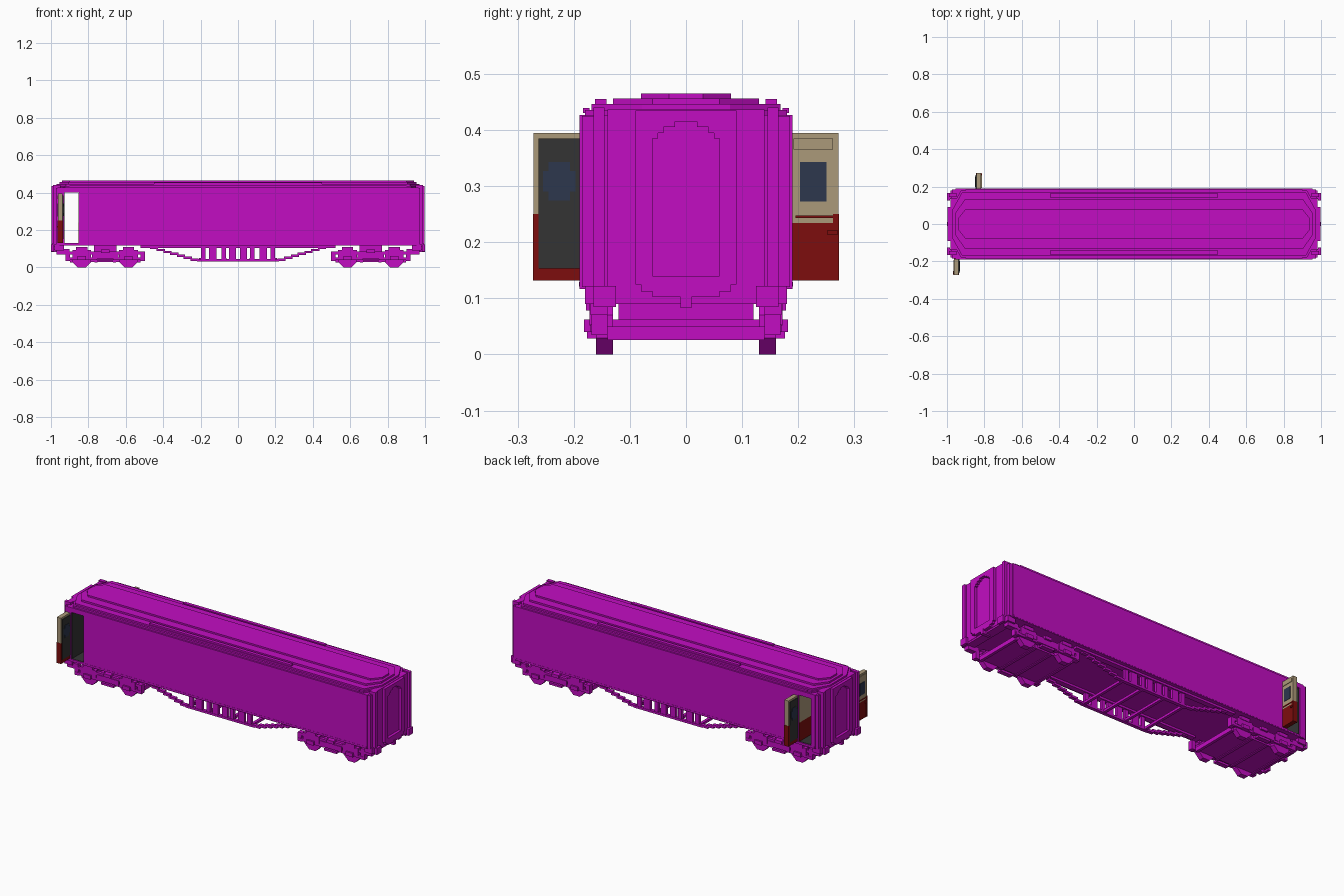
import bpy, bmesh, math
from mathutils import Matrix

cube = bpy.data.objects.get("Cube")
if cube:
    bpy.data.objects.remove(cube, do_unlink=True)


def material(name, rgb):
    m = bpy.data.materials.new(name)
    m.use_nodes = True
    m.diffuse_color = (*rgb, 1)
    bsdf = next(n for n in m.node_tree.nodes if n.type == 'BSDF_PRINCIPLED')
    bsdf.inputs["Base Color"].default_value = (*rgb, 1)
    return m


MAGENTA = material("magenta", (0.54, 0.004, 0.54))
BEIGE = material("beige", (0.41, 0.32, 0.195))
RED = material("dark red", (0.205, 0.004, 0.004))
DARK = material("charcoal", (0.034, 0.034, 0.034))
BLUE = material("window blue", (0.026, 0.038, 0.076))


def finish(name, bm, mat):
    bmesh.ops.recalc_face_normals(bm, faces=bm.faces)
    me = bpy.data.meshes.new(name)
    bm.to_mesh(me)
    bm.free()
    me.materials.append(mat)
    ob = bpy.data.objects.new(name, me)
    bpy.context.collection.objects.link(ob)
    return ob


def boxes(name, items, mat=MAGENTA):
    """One object made of boxes given as (x0, x1, y0, y1, z0, z1)."""
    bm = bmesh.new()
    for x0, x1, y0, y1, z0, z1 in items:
        mtx = Matrix.Translation(((x0 + x1) / 2, (y0 + y1) / 2, (z0 + z1) / 2))
        mtx = mtx @ Matrix.Diagonal((abs(x1 - x0), abs(y1 - y0), abs(z1 - z0), 1))
        bmesh.ops.create_cube(bm, size=1, matrix=mtx)
    return finish(name, bm, mat)


def prism(name, pts, axis, a, b, mat=MAGENTA):
    """Extrude an outline along axis 'y' (points are x, z) or 'z' (points are x, y)."""
    bm = bmesh.new()
    put = (lambda p, t: (p[0], t, p[1])) if axis == 'y' else (lambda p, t: (p[0], p[1], t))
    f = bm.faces.new([bm.verts.new(put(p, a)) for p in pts])
    new = bmesh.ops.extrude_face_region(bm, geom=[f])["geom"]
    for v in new:
        if isinstance(v, bmesh.types.BMVert):
            v.co["xyz".index(axis)] = b
    return finish(name, bm, mat)


def both(x0, x1, y0, y1, z0, z1):
    """Box repeated on both sides of the carriage."""
    return [(x0, x1, y0, y1, z0, z1), (x0, x1, -y1, -y0, z0, z1)]


# Body, with a doorway passing through near one end
END_STEPS = [(0.955, 0.19), (0.965, 0.18), (0.975, 0.165)]
hull = []
for hx, hy in END_STEPS:
    hull += [(-0.85, hx, -hy, hy, 0.13, 0.40), (-hx, -0.93, -hy, hy, 0.13, 0.40),
             (-hx, hx, -hy, hy, 0.40, 0.427), (-hx, hx, -hy, hy, 0.117, 0.13)]
boxes("body", hull)
boxes("sill_trim", both(-0.95, 0.95, 0.187, 0.191, 0.121, 0.129))

# Roof layers with clipped corners
ROOF = [(0.425, 0.436, 0.975, 0.18, 0.05, 0.09), (0.435, 0.446, 0.97, 0.168, 0.05, 0.09),
        (0.445, 0.456, 0.955, 0.13, 0.05, 0.07), (0.455, 0.465, 0.94, 0.08, 0.04, 0.05)]
for i, (z0, z1, hx, hy, cx, cy) in enumerate(ROOF):
    prism("roof_layer_%d" % (i + 1),
          [(hx, hy - cy), (hx - cx, hy), (cx - hx, hy), (-hx, hy - cy),
           (-hx, cy - hy), (cx - hx, -hy), (hx - cx, -hy), (hx, cy - hy)], 'z', z0, z1)
boxes("rain_strips", both(-0.45, 0.45, 0.142, 0.162, 0.44, 0.455)
      + both(-0.9, 0.9, 0.172, 0.184, 0.43, 0.439))

# Ends: corner pillars, gangway frame, arched door, beam, buffers, coupler
for s, tag in ((1, "left"), (-1, "right")):
    def e(x0, x1, *r):
        return (min(s * x0, s * x1), max(s * x0, s * x1)) + r
    X = lambda x0, x1, *r: both(*e(x0, x1, *r))
    boxes("end_wall_" + tag, [e(0.95, 0.982, -0.14, 0.14, 0.10, 0.437)]
          + X(0.95, 0.99, 0.145, 0.165, 0.12, 0.44)
          + X(0.95, 0.972, 0.165, 0.185, 0.12, 0.425))
    frame = X(0.97, 0.998, 0.06, 0.09, 0.125, 0.425)
    frame += [e(0.97, 0.998, -0.09, 0.09, 0.415, 0.435), e(0.97, 0.998, -0.08, 0.08, 0.112, 0.14),
              e(0.97, 0.998, -0.06, 0.06, 0.102, 0.12)]
    for y0, z0 in ((0.05, 0.385), (0.04, 0.395), (0.02, 0.405)):
        frame += X(0.97, 0.998, y0, 0.07, z0, 0.42)
    boxes("gangway_frame_" + tag, frame)
    boxes("end_beam_" + tag, [e(0.93, 0.98, -0.18, 0.18, 0.09, 0.122)]
          + X(0.90, 0.97, 0.14, 0.17, 0.07, 0.10))
    boxes("buffers_" + tag, X(0.97, 0.99, 0.135, 0.155, 0.095, 0.115)
          + X(0.985, 1.0, 0.125, 0.165, 0.085, 0.122))
    boxes("coupler_" + tag, [e(0.95, 1.0, -0.01, 0.01, 0.083, 0.111)])

# Doorway lining and floor
boxes("doorway_floor", [(-0.93, -0.85, -0.185, 0.185, 0.128, 0.132)], DARK)
boxes("doorway_lining_dark", [(-0.931, -0.927, -0.185, 0.185, 0.132, 0.40)], DARK)
boxes("doorway_lining_red", [(-0.853, -0.849, -0.185, 0.185, 0.132, 0.24)], RED)
boxes("doorway_lining_beige", [(-0.853, -0.849, -0.185, 0.185, 0.24, 0.398)], BEIGE)

# Open doors: the back one is the front one turned half round
for s, tag in ((-1, "front"), (1, "back")):
    def d(a0, a1, y0, y1, z0, z1):
        xs = sorted((-0.89 + s * a0, -0.89 + s * a1))
        ys = sorted((s * y0, s * y1))
        return (*xs, *ys, z0, z1)
    boxes(tag + "_door_lower", [d(0.047, 0.073, 0.182, 0.272, 0.132, 0.234),
                                d(0.045, 0.075, 0.262, 0.273, 0.132, 0.25)], RED)
    boxes(tag + "_door_upper", [d(0.047, 0.073, 0.187, 0.272, 0.234, 0.395),
                                d(0.07, 0.076, 0.192, 0.262, 0.365, 0.385)], BEIGE)
    boxes(tag + "_door_handle", [d(0.07, 0.078, 0.252, 0.27, 0.213, 0.222),
                                 d(0.07, 0.076, 0.195, 0.27, 0.243, 0.248)], RED)
    boxes(tag + "_door_inner_panel", [d(0.043, 0.048, 0.187, 0.263, 0.153, 0.385)], DARK)
    boxes(tag + "_door_window",
          [d(0.072, 0.075, 0.203, 0.25, 0.273, 0.343), d(0.041, 0.044, 0.197, 0.255, 0.29, 0.327),
           d(0.0412, 0.044, 0.207, 0.245, 0.274, 0.343)], BLUE)

# Bogies
for c, tag in ((0.71, "left"), (-0.71, "right")):
    def b(x0, x1, *r):
        return (c + x0, c + x1) + r
    B = lambda x0, x1, *r: both(*b(x0, x1, *r))
    boxes("bogie_deck_" + tag, [b(-0.185, 0.185, -0.135, 0.135, 0.03, 0.042),
                                b(-0.06, 0.06, -0.12, 0.12, 0.04, 0.12)]
          + [b(x - 0.008, x + 0.008, -0.14, 0.14, 0.026, 0.05) for x in (-0.18, -0.05, 0.05, 0.18)])
    side = B(-0.19, 0.19, 0.15, 0.168, 0.07, 0.086)
    side += B(-0.07, 0.07, 0.15, 0.172, 0.045, 0.075) + B(-0.04, 0.04, 0.15, 0.176, 0.028, 0.04)
    side += B(-0.022, 0.022, 0.15, 0.178, 0.078, 0.096)
    for w in (-0.125, 0.125):
        side += B(w - 0.08, w + 0.08, 0.15, 0.17, 0.04, 0.054)
        side += B(w - 0.05, w + 0.05, 0.15, 0.172, 0.052, 0.094)
        side += B(w - 0.022, w + 0.022, 0.16, 0.182, 0.04, 0.062)
        side += B(w - 0.03, w + 0.03, 0.15, 0.175, 0.09, 0.11)
    for x in (-0.2, 0.2):
        side += B(x - 0.012, x + 0.012, 0.14, 0.168, 0.035, 0.086)
    boxes("bogie_frame_" + tag, side)
    # Eight-sided wheels and their axles
    for w in (-0.125, 0.125):
        ring = [(c + w + 0.054 * math.cos(math.radians(22.5 + 45 * k)),
                 0.05 + 0.054 * math.sin(math.radians(22.5 + 45 * k))) for k in range(8)]
        for y in (-0.145, 0.145):
            prism("wheel_" + tag, ring, 'y', y - 0.015, y + 0.015)
        boxes("axle_" + tag, [b(w - 0.012, w + 0.012, -0.14, 0.14, 0.038, 0.062)])

# Stepped truss rods with posts and cross bars under the floor
truss = both(-0.22, 0.22, 0.145, 0.165, 0.033, 0.045)
N = 8
for s in (1, -1):
    for i in range(N):
        x0, x1 = 0.21 + 0.29 * i / N, 0.21 + 0.29 * (i + 1) / N + 0.008
        z = 0.036 + 0.072 * i / (N - 1)
        truss += both(min(s * x0, s * x1), max(s * x0, s * x1), 0.145, 0.165, z, z + 0.012)
boxes("truss_rods", truss)
boxes("floor_rails", both(-0.52, 0.52, 0.14, 0.17, 0.105, 0.12))
posts = []
for x, w in ((0.185, 0.012), (0.135, 0.02), (0.075, 0.012), (0.03, 0.018)):
    for s in (1, -1):
        posts += both(s * x - w, s * x + w, 0.147, 0.163, 0.04, 0.118)
boxes("truss_posts", posts)
boxes("truss_cross_bars", [(x - 0.008, x + 0.008, -0.155, 0.155, 0.036, 0.05)
                           for x in (-0.2, -0.07, 0.07, 0.2)])
